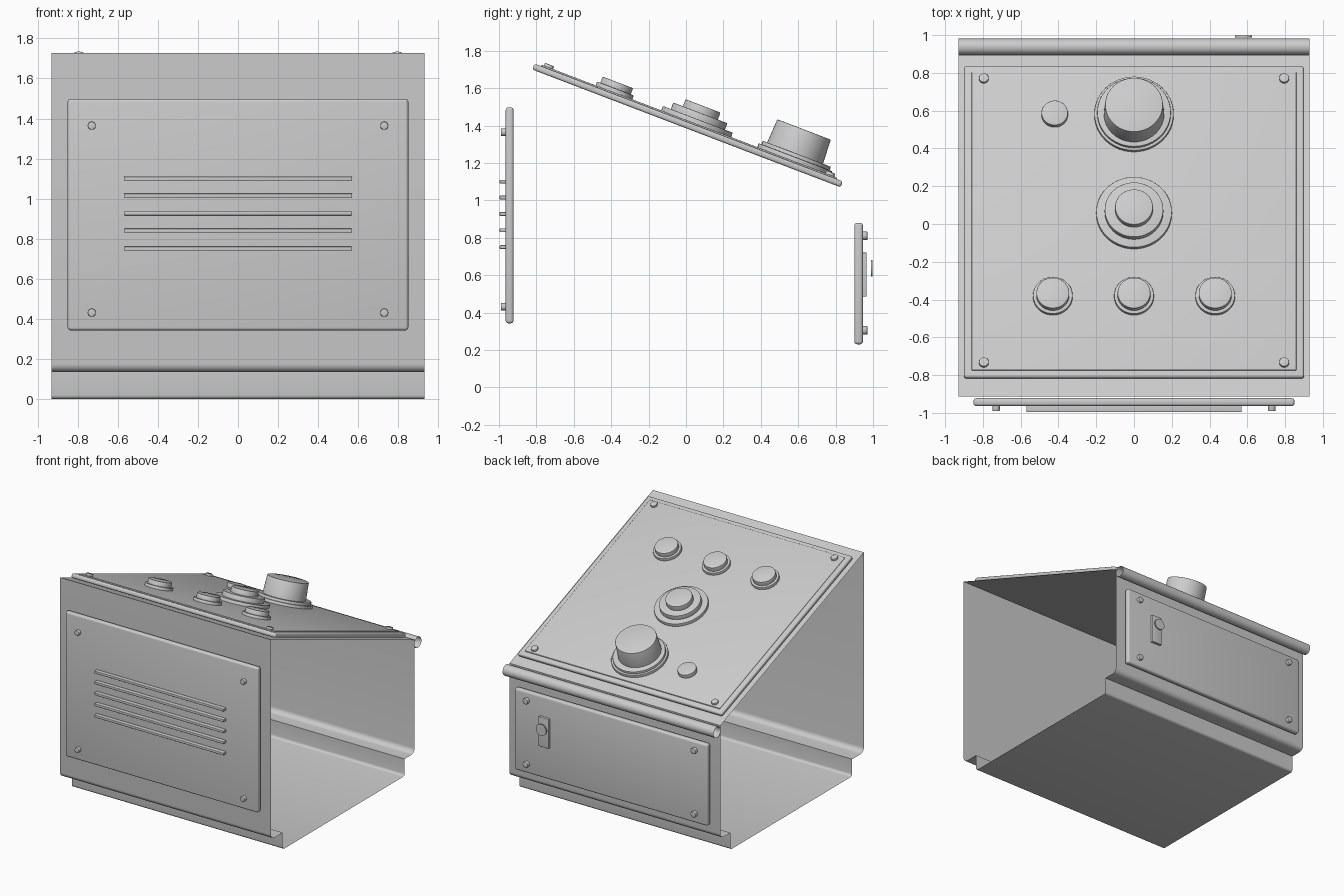
import bpy, bmesh, math
from mathutils import Matrix, Vector

if "Cube" in bpy.data.objects:
    bpy.data.objects.remove(bpy.data.objects["Cube"])

TILT = math.radians(20.9)
W = 0.93                                   # half width of the housing
# Working frames: local x across, local y up the face, local z outwards
SLOPE = Matrix.Translation((0, 0, 1.379)) @ Matrix.Rotation(-TILT, 4, 'X')
FRONT = Matrix.Rotation(math.pi / 2, 4, 'X')
BACK = Matrix.Rotation(math.pi, 4, 'Z') @ FRONT


def finish(name, bm, frame=Matrix()):
    mesh = bpy.data.meshes.new(name)
    bm.to_mesh(mesh)
    bm.free()
    ob = bpy.data.objects.new(name, mesh)
    ob.matrix_world = frame
    bpy.context.collection.objects.link(ob)
    bpy.ops.object.select_all(action='DESELECT')
    ob.select_set(True)
    bpy.context.view_layer.objects.active = ob
    bpy.ops.object.shade_smooth_by_angle(angle=math.radians(35))
    return ob


def plate(name, frame, u, v, w0, w1, sx, sy, bevel=0.0):
    bm = bmesh.new()
    bmesh.ops.create_cube(bm, size=1)
    bmesh.ops.scale(bm, vec=(sx, sy, w1 - w0), verts=bm.verts)
    if bevel:
        bmesh.ops.bevel(bm, geom=bm.edges[:], offset=bevel, segments=4,
                        profile=0.5, affect='EDGES')
    bmesh.ops.translate(bm, vec=(u, v, (w0 + w1) / 2), verts=bm.verts)
    return finish(name, bm, frame)


def disc(name, frame, u, v, w0, w1, r, r_top=None, bevel=0.004):
    bm = bmesh.new()
    bmesh.ops.create_cone(bm, cap_ends=True, segments=48, radius1=r,
                          radius2=r_top or r, depth=w1 - w0)
    rim = [e for e in bm.edges if all(p.co.z > 0 for p in e.verts)]
    if bevel:
        bmesh.ops.bevel(bm, geom=rim, offset=bevel, segments=2,
                        profile=0.5, affect='EDGES')
    bmesh.ops.translate(bm, vec=(u, v, (w0 + w1) / 2), verts=bm.verts)
    return finish(name, bm, frame)


def sheet(name, profile):
    """Closed (y, z) outline swept across x with open ends."""
    bm = bmesh.new()
    a = [bm.verts.new((-W, y, z)) for y, z in profile]
    b = [bm.verts.new((W, y, z)) for y, z in profile]
    n = len(profile)
    for i in range(n):
        j = (i + 1) % n
        bm.faces.new((a[i], a[j], b[j], b[i]))
    bmesh.ops.recalc_face_normals(bm, faces=bm.faces)
    return finish(name, bm)


def arc(cy, cz, r, a0, a1, n=6):
    return [(cy + r * math.cos(math.radians(a0 + (a1 - a0) * i / n)),
             cz + r * math.sin(math.radians(a0 + (a1 - a0) * i / n)))
            for i in range(n + 1)]


# Folded sheet housing with recessed plinth and open sides
outline = [(-0.912, 1.727)]
outline += arc(-0.872, 0.175, 0.04, 180, 270)
outline += [(-0.765, 0.135)]
outline += arc(-0.745, 0.02, 0.02, 180, 270, 4)
outline += arc(0.75, 0.02, 0.02, 270, 360, 4)
outline += [(0.77, 0.135)]
outline += arc(0.855, 0.175, 0.04, 270, 360)
outline += [(0.895, 1.037)]
sheet("housing", outline)

# Rolled lip along the rear edge
sheet("rear_lip", arc(0.938, 1.0, 0.043, 0, 345, 23))

# Sloping control panel with raised inner plate
plate("control_panel", SLOPE, 0, 0, 0.006, 0.04, 1.80, 1.765, 0.013)
plate("control_inset", SLOPE, 0, 0, 0.03, 0.048, 1.72, 1.69, 0.005)
for sx in (-1, 1):
    for sy in (-1, 1):
        disc("control_screw", SLOPE, sx * 0.795, sy * 0.805, 0.045, 0.064, 0.026)

# Row of three push buttons
for x in (-0.43, 0, 0.43):
    disc("button_ring", SLOPE, x, -0.43, 0.045, 0.07, 0.105)
    disc("button_cap", SLOPE, x, -0.43, 0.065, 0.105, 0.087)

# Stepped central button
for name, r, w0, w1 in (("dial_base", 0.20, 0.045, 0.073),
                        ("dial_step", 0.155, 0.07, 0.11),
                        ("dial_cap", 0.10, 0.105, 0.15)):
    disc(name, SLOPE, 0, 0.04, w0, w1, r)

# Large rotary knob and small indicator
disc("knob_flange", SLOPE, 0, 0.60, 0.045, 0.07, 0.21)
disc("knob_collar", SLOPE, 0, 0.60, 0.065, 0.09, 0.195)
disc("knob", SLOPE, 0, 0.59, 0.085, 0.225, 0.16, 0.153)
disc("indicator", SLOPE, -0.42, 0.60, 0.045, 0.08, 0.07)

# Front vent panel with louvres
plate("front_panel", FRONT, 0, 0.92, 0.922, 0.964, 1.70, 1.155, 0.015)
for z in (1.10, 1.015, 0.927, 0.84, 0.75):
    plate("louvre", FRONT, 0, z, 0.955, 0.996, 1.14, 0.02, 0.004)
for x in (-0.73, 0.73):
    for z in (0.431, 1.364):
        disc("front_screw", FRONT, x, z, 0.96, 0.99, 0.02)

# Rear access panel with latch
plate("rear_panel", BACK, 0, 0.555, 0.90, 0.946, 1.70, 0.65, 0.016)
for x in (-0.74, 0.74):
    for z in (0.305, 0.81):
        disc("rear_screw", BACK, x, z, 0.94, 0.97, 0.023)
plate("latch_plate", BACK, -0.58, 0.603, 0.94, 0.966, 0.09, 0.235, 0.004)
disc("latch_disc", BACK, -0.58, 0.637, 0.988, 0.998, 0.045, bevel=0)
